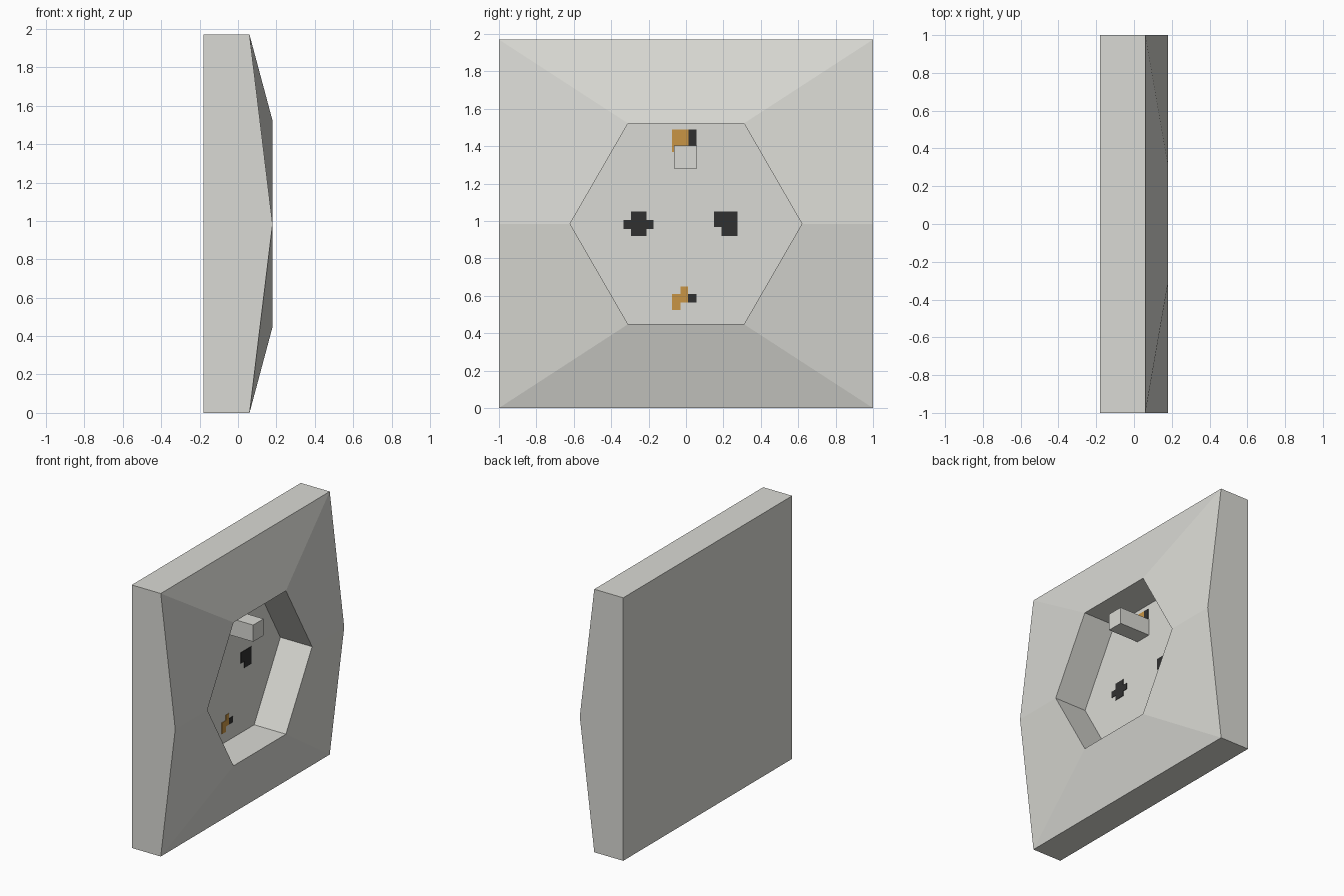
import bpy, bmesh
from math import sin, cos, pi

cube = bpy.data.objects.get("Cube")
if cube:
    bpy.data.objects.remove(cube, do_unlink=True)

MID = 0.985               # height of the socket centre
BACK, EDGE, FACE, FLOOR = -0.18, 0.06, 0.18, -0.083   # depths along x


def material(name, rgb):
    m = bpy.data.materials.new(name)
    m.use_nodes = True
    color = (*rgb, 1)
    m.diffuse_color = color
    m.node_tree.nodes["Principled BSDF"].inputs["Base Color"].default_value = color
    return m


plastic = material("pale grey plastic", (0.70, 0.70, 0.66))
black = material("black hole", (0.03, 0.03, 0.03))
brass = material("brass contact", (0.58, 0.30, 0.06))


def finish(name, bm, mat):
    bmesh.ops.recalc_face_normals(bm, faces=bm.faces)
    mesh = bpy.data.meshes.new(name)
    bm.to_mesh(mesh)
    bm.free()
    mesh.materials.append(mat)
    obj = bpy.data.objects.new(name, mesh)
    bpy.context.collection.objects.link(obj)
    return obj


def boxes(name, mat, depth, rects):
    """Join boxes given as (y0, y1, z0, z1) between two depths in x."""
    bm = bmesh.new()
    x0, x1 = depth
    for y0, y1, z0, z1 in rects:
        verts = bmesh.ops.create_cube(bm, size=1)["verts"]
        bmesh.ops.scale(bm, verts=verts, vec=(x1 - x0, y1 - y0, z1 - z0))
        bmesh.ops.translate(bm, verts=verts,
                            vec=((x0 + x1) / 2, (y0 + y1) / 2, (z0 + z1) / 2))
    return finish(name, bm, mat)


# Wall plate: square rings lofted into a straight hexagonal recess
square = [(1, 0), (1, 1), (-1, 1), (-1, 0), (-1, -1), (1, -1)]
back = [(BACK, y, MID + MID * s) for y, s in square]
outer = [(EDGE if s else FACE, y, MID + MID * s) for y, s in square]
hexagon = [(0.62 * cos(i * pi / 3), MID + 0.62 * sin(i * pi / 3)) for i in range(6)]
rim = [(FACE, y, z) for y, z in hexagon]
floor = [(FLOOR, y, z) for y, z in hexagon]

bm = bmesh.new()
rings = [[bm.verts.new(p) for p in ring] for ring in (back, outer, rim, floor)]
for a, b in zip(rings, rings[1:]):
    for i in range(6):
        j = (i + 1) % 6
        bm.faces.new((a[i], a[j], b[j], b[i]))
bm.faces.new(rings[0])
bm.faces.new(rings[-1])
finish("wall_plate", bm, plastic)

# Earth pin standing out of the recess
boxes("earth_pin", plastic, (FLOOR, 0.17), [(-0.063, 0.06, 1.28, 1.405)])

# Holes and contacts as thin plates on the recess floor
plate = (FLOOR, FLOOR + 0.003)
boxes("right_hole", black, plate,
      [(-0.335, -0.175, 0.957, 1.005), (-0.295, -0.21, 0.92, 1.05)])
boxes("left_hole", black, plate,
      [(0.15, 0.275, 0.968, 1.05), (0.19, 0.275, 0.92, 0.968)])
boxes("upper_contact", brass, plate,
      [(-0.075, 0.013, 1.40, 1.49), (-0.075, -0.03, 1.37, 1.40)])
boxes("upper_contact_hole", black, plate, [(0.013, 0.055, 1.40, 1.49)])
boxes("lower_contact", brass, plate,
      [(-0.03, 0.01, 0.565, 0.65), (-0.075, -0.03, 0.525, 0.61)])
boxes("lower_contact_hole", black, plate, [(0.01, 0.055, 0.565, 0.61)])
